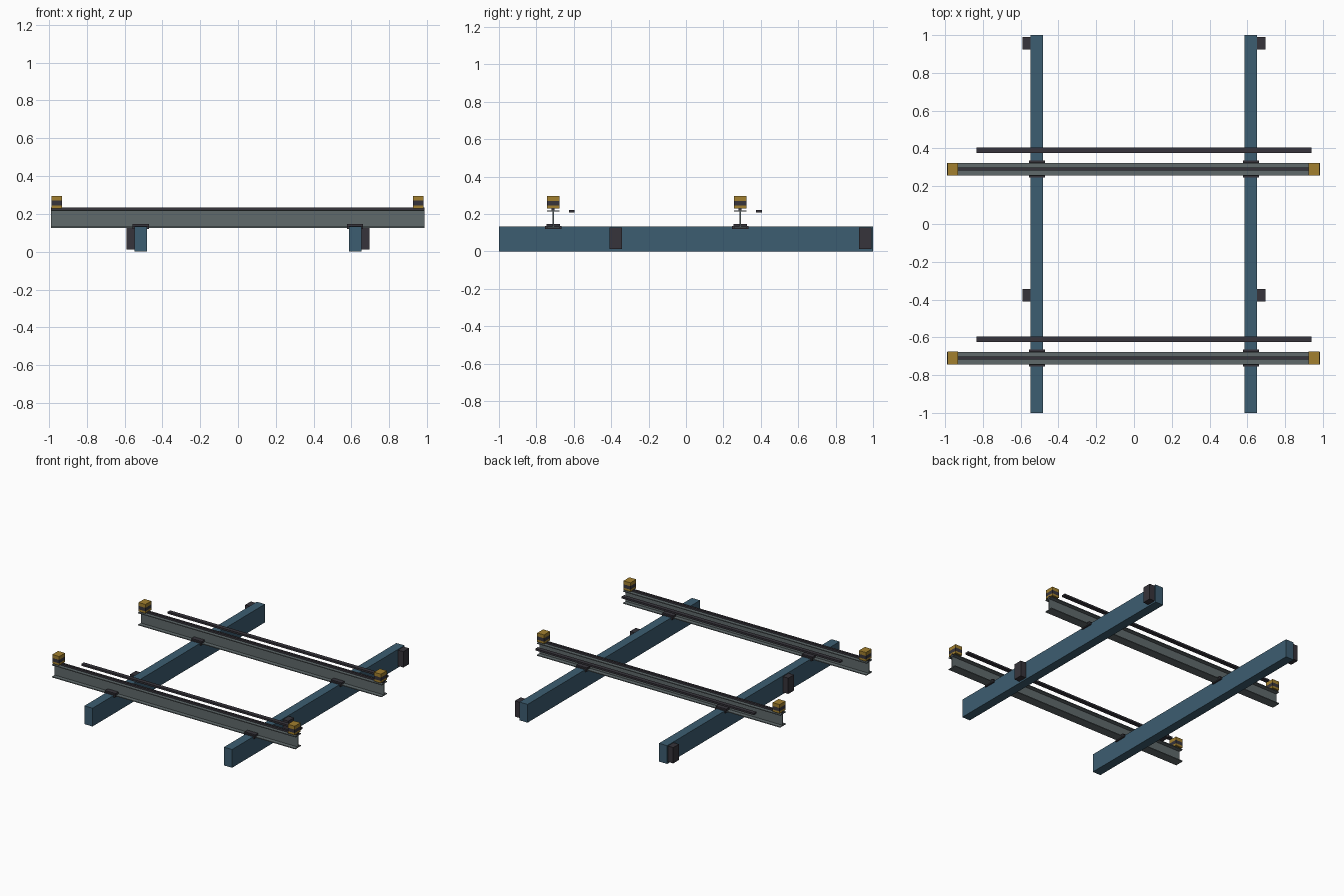
import bpy, bmesh

if "Cube" in bpy.data.objects:
    bpy.data.objects.remove(bpy.data.objects["Cube"])


def material(name, rgb):
    m = bpy.data.materials.new(name)
    m.diffuse_color = (*rgb, 1)
    m.use_nodes = True
    m.node_tree.nodes["Principled BSDF"].inputs["Base Color"].default_value = m.diffuse_color
    return m


BLUE = material("steel blue", (0.046, 0.11, 0.165))
GREY = material("girder grey", (0.115, 0.142, 0.147))
DARK = material("dark metal", (0.037, 0.034, 0.043))
YELLOW = material("safety yellow", (0.36, 0.215, 0.028))


def mesh_object(name, bm, mats):
    bmesh.ops.recalc_face_normals(bm, faces=bm.faces)
    me = bpy.data.meshes.new(name)
    bm.to_mesh(me)
    bm.free()
    for m in mats:
        me.materials.append(m)
    ob = bpy.data.objects.new(name, me)
    bpy.context.collection.objects.link(ob)
    return ob


def box(name, mat, x, y, z):
    """Box from (min, max) ranges along each axis."""
    bm = bmesh.new()
    bmesh.ops.create_cube(bm, size=1)
    for v in bm.verts:
        v.co = [r[0] if c < 0 else r[1] for c, r in zip(v.co, (x, y, z))]
    return mesh_object(name, bm, [mat])


def i_beam(name, mat, x, y, z, half, web, flange):
    """I section in the YZ plane, extruded along X."""
    z0, z1 = z
    right = [(half, z0), (half, z0 + flange), (web, z0 + flange),
             (web, z1 - flange), (half, z1 - flange), (half, z1)]
    outline = right + [(-a, b) for a, b in reversed(right)]
    bm = bmesh.new()
    face = bm.faces.new([bm.verts.new((x[0], y + a, b)) for a, b in outline])
    ext = bmesh.ops.extrude_face_region(bm, geom=[face])
    moved = [g for g in ext["geom"] if isinstance(g, bmesh.types.BMVert)]
    bmesh.ops.translate(bm, verts=moved, vec=(x[1] - x[0], 0, 0))
    return mesh_object(name, bm, [mat])


def around(c, half):
    return (c - half, c + half)


SUPPORTS = {"left": -0.514, "right": 0.619}
GIRDERS = {"front": -0.71, "back": 0.29}

# Long support beams with mounting blocks on their outer sides
for side, x in SUPPORTS.items():
    s = -1 if x < 0 else 1
    box(f"support_beam_{side}", BLUE, around(x, 0.033), (-1, 1), (0, 0.134))
    for place, y in (("middle", -0.376), ("end", 0.958)):
        box(f"mounting_block_{side}_{place}", DARK, around(x + s * 0.054, 0.022),
            around(y, 0.033), (0.012, 0.128))

for place, y in GIRDERS.items():
    # Crane girder with its rail and the conductor bar beside it
    i_beam(f"girder_{place}", GREY, (-0.99, 0.985), y, (0.126, 0.220), 0.033, 0.003, 0.006)
    box(f"rail_{place}", DARK, (-0.99, 0.985), around(y, 0.008), (0.220, 0.233))
    box(f"conductor_bar_{place}", DARK, (-0.835, 0.94), around(y + 0.1, 0.015), (0.208, 0.221))

    # Clamps where the girder crosses the supports
    for side, x in SUPPORTS.items():
        box(f"clamp_plate_{place}_{side}", DARK, around(x, 0.043), around(y, 0.045), (0.12, 0.137))
        box(f"clamp_top_{place}_{side}", DARK, around(x, 0.043), around(y, 0.036), (0.137, 0.147))

    # End stops: yellow blocks with a dark band around the middle
    for side, x in (("left", -0.959), ("right", 0.953)):
        stop = box(f"end_stop_{place}_{side}", YELLOW, around(x, 0.028), around(y, 0.034), (0.229, 0.295))
        stop.data.materials.append(DARK)
        bm = bmesh.new()
        bm.from_mesh(stop.data)
        for h in (0.245, 0.270):
            bmesh.ops.bisect_plane(bm, geom=bm.verts[:] + bm.edges[:] + bm.faces[:],
                                   plane_co=(0, 0, h), plane_no=(0, 0, 1))
        for f in bm.faces:
            f.material_index = int(0.245 < f.calc_center_median().z < 0.270)
        bm.to_mesh(stop.data)
        bm.free()
